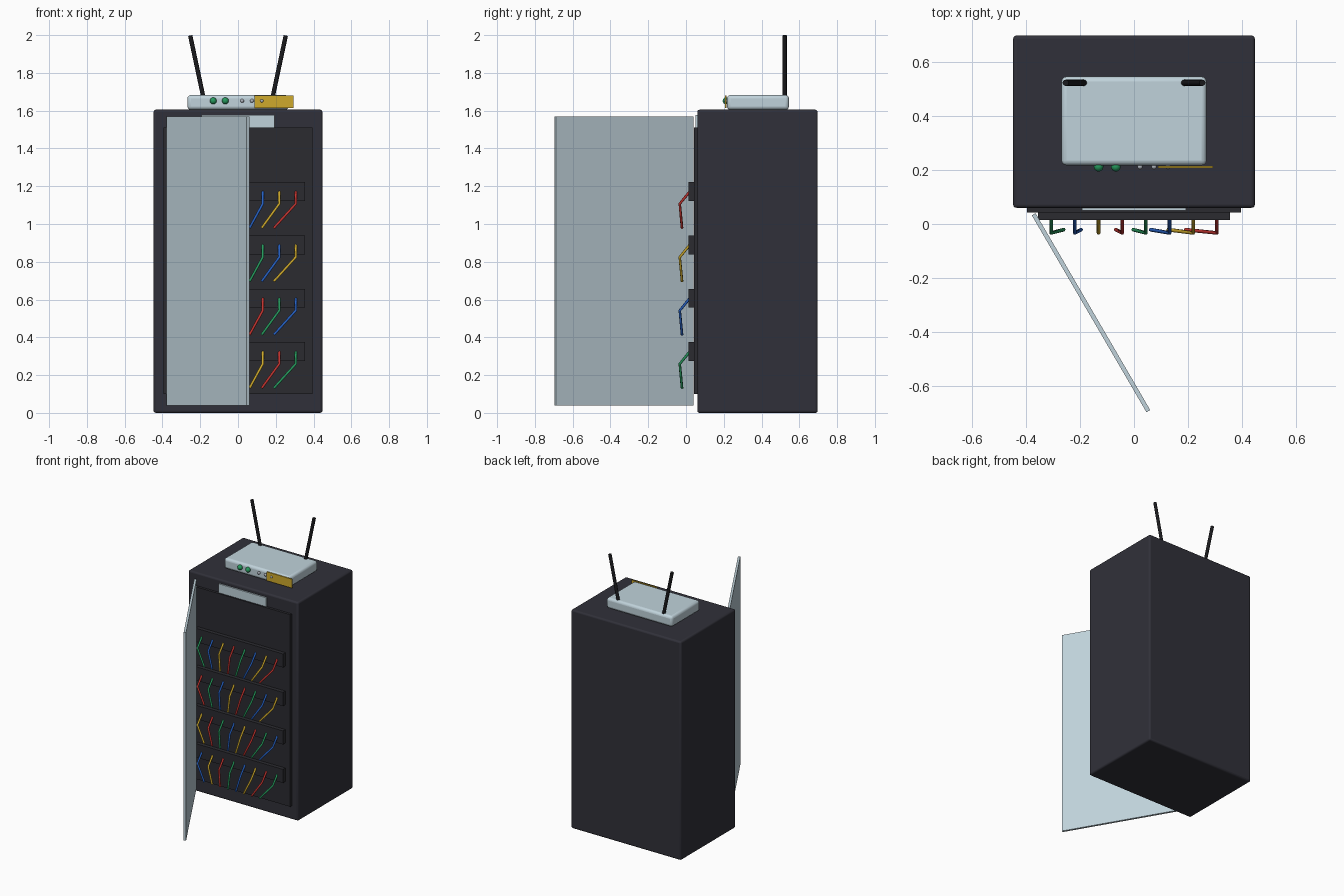
import bpy
import math
from mathutils import Vector

cube = bpy.data.objects.get("Cube")
if cube:
    bpy.data.objects.remove(cube, do_unlink=True)


def material(name, r, g, b):
    m = bpy.data.materials.new(name)
    m.use_nodes = True
    m.diffuse_color = (r, g, b, 1)
    m.node_tree.nodes["Principled BSDF"].inputs["Base Color"].default_value = (r, g, b, 1)
    return m


CASE = material("charcoal case", 0.030, 0.030, 0.041)
PANEL = material("dark panel", 0.024, 0.024, 0.030)
BLACK = material("black plastic", 0.010, 0.010, 0.012)
PALE = material("pale blue grey", 0.53, 0.65, 0.71)
SILVER = material("silver", 0.42, 0.45, 0.50)
RED = material("cable red", 0.55, 0.035, 0.03)
YELLOW = material("golden yellow", 0.62, 0.40, 0.025)
BLUE = material("cable blue", 0.02, 0.12, 0.55)
GREEN = material("cable green", 0.02, 0.32, 0.11)


def finish(name, mat, smooth=True):
    ob = bpy.context.object
    ob.name = name
    ob.data.materials.append(mat)
    if smooth:
        bpy.ops.object.shade_smooth_by_angle(angle=math.radians(35))
    return ob


def box(name, mat, x, y, z, bevel=0.0):
    """Box spanning the (low, high) pairs x, y and z."""
    spans = (x, y, z)
    bpy.ops.mesh.primitive_cube_add(size=1, location=[(a + b) / 2 for a, b in spans])
    bpy.context.object.scale = [b - a for a, b in spans]
    bpy.ops.object.transform_apply(location=False, rotation=False, scale=True)
    ob = finish(name, mat, bevel > 0)
    if bevel:
        mod = ob.modifiers.new("rounded edges", 'BEVEL')
        mod.width = bevel
        mod.segments = 3
    return ob


def ball(name, mat, location, radius):
    bpy.ops.mesh.primitive_uv_sphere_add(segments=16, ring_count=8, radius=radius, location=location)
    return finish(name, mat)


def rod(name, mat, start, end, radius):
    start, end = Vector(start), Vector(end)
    axis = end - start
    bpy.ops.mesh.primitive_cylinder_add(vertices=12, radius=radius, depth=axis.length,
                                        location=(start + end) / 2,
                                        rotation=axis.to_track_quat('Z', 'Y').to_euler())
    return finish(name, mat)


def cable(name, mat, points, radius):
    curve = bpy.data.curves.new(name, 'CURVE')
    curve.dimensions = '3D'
    curve.bevel_depth = radius
    curve.bevel_resolution = 2
    curve.use_fill_caps = True
    spline = curve.splines.new('POLY')
    spline.points.add(len(points) - 1)
    for p, co in zip(spline.points, points):
        p.co = (*co, 1)
    curve.materials.append(mat)
    bpy.context.collection.objects.link(bpy.data.objects.new(name, curve))


# Cabinet, its front panel and the name plate above it
box("cabinet", CASE, (-0.447, 0.447), (0.06, 0.697), (0, 1.605), 0.012)
box("front_panel", PANEL, (-0.395, 0.395), (0.042, 0.07), (0.10, 1.51))
box("front_plate", PALE, (-0.193, 0.193), (0.05, 0.07), (1.512, 1.577))

# Open door, swung out on the right hinge
hinge, edge = Vector((-0.371, 0.036)), Vector((0.053, -0.692))
swing = edge - hinge
length = swing.length
door = box("door", PALE, (-length / 2, length / 2), (-0.008, 0.008), (0.04, 1.57))
door.location.xy = (hinge + edge) / 2
door.rotation_euler.z = math.atan2(swing.y, swing.x)

# Four patch panels, each with eight hanging cables
cycle = (("green", GREEN), ("blue", BLUE), ("yellow", YELLOW), ("red", RED))
for row in range(4):
    z = 1.172 - 0.2825 * row
    box(f"patch_panel_{row + 1}", PANEL, (-0.355, 0.355), (0.014, 0.05), (z - 0.05, z + 0.05))
    for i in range(8):
        x = (i - 3.5) * 0.0875
        colour, mat = cycle[(i - row) % 4]
        cable(f"{colour}_cable_{row + 1}_{i + 1}", mat,
              [(x, 0.02, z), (x, -0.033, z - 0.065), (0.735 * x - 0.035, -0.021, z - 0.193)], 0.007)

# Router with a coloured plate, buttons and lamps on its front
box("router", PALE, (-0.268, 0.268), (0.217, 0.545), (1.605, 1.683), 0.018)
box("router_plate", YELLOW, (0.088, 0.293), (0.207, 0.215), (1.615, 1.68))
for i, x in enumerate((-0.131, -0.067)):
    ball(f"green_button_{i + 1}", GREEN, (x, 0.212, 1.652), 0.018)
for i, x in enumerate((0.022, 0.074, 0.126)):
    ball(f"router_lamp_{i + 1}", SILVER, (x, 0.212, 1.652), 0.010)

# Pair of splayed antennas
for side, label in ((-1, "right"), (1, "left")):
    rod(f"{label}_antenna", BLACK, (side * 0.181, 0.522, 1.66), (side * 0.253, 0.522, 1.998), 0.0115)
